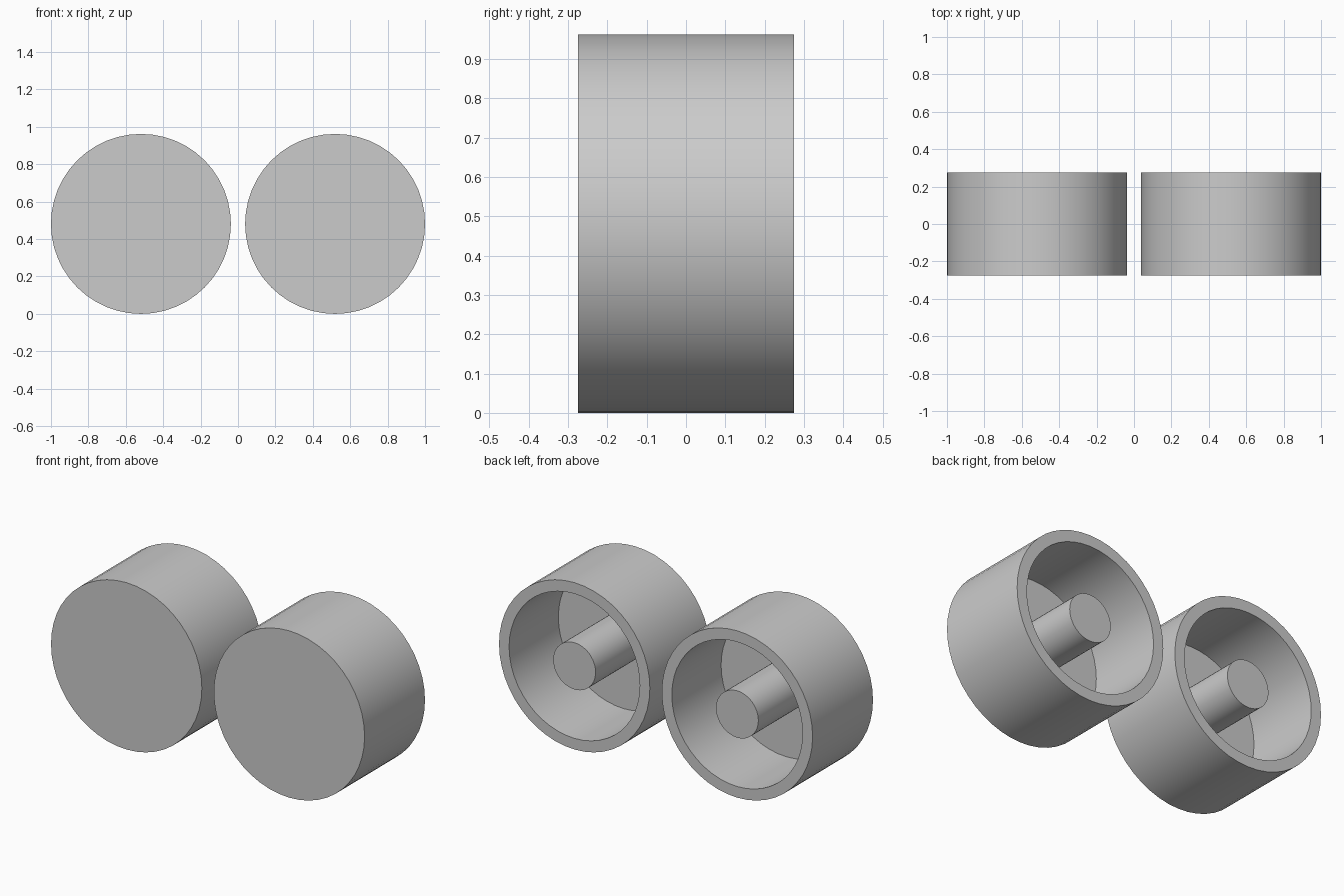
import bpy
import bmesh
import math
from mathutils import Matrix

cube = bpy.data.objects.get("Cube")
if cube:
    bpy.data.objects.remove(cube, do_unlink=True)

SEGMENTS = 48
RADIUS, INNER, PEG = 0.481, 0.417, 0.135
HALF, FLOOR = 0.275, -0.174

grey = bpy.data.materials.new("plain grey")
grey.use_nodes = True
grey.diffuse_color = (0.6, 0.6, 0.6, 1)
grey.node_tree.nodes["Principled BSDF"].inputs["Base Color"].default_value = (0.6, 0.6, 0.6, 1)


def lathe(name, profile, x):
    """Spin (radius, y) points around a front-to-back axis."""
    bm = bmesh.new()
    verts = [bm.verts.new((r, y, 0)) for r, y in profile]
    edges = [bm.edges.new(pair) for pair in zip(verts, verts[1:])]
    bmesh.ops.spin(bm, geom=verts + edges, cent=(0, 0, 0), axis=(0, 1, 0),
                   angle=math.tau, steps=SEGMENTS, use_merge=True)
    bmesh.ops.remove_doubles(bm, verts=bm.verts, dist=0.0001)
    bmesh.ops.recalc_face_normals(bm, faces=bm.faces)
    bmesh.ops.transform(bm, matrix=Matrix.Translation((x, 0, RADIUS)), verts=bm.verts)
    mesh = bpy.data.meshes.new(name)
    bm.to_mesh(mesh)
    bm.free()
    mesh.materials.append(grey)
    obj = bpy.data.objects.new(name, mesh)
    bpy.context.collection.objects.link(obj)
    bpy.ops.object.select_all(action="DESELECT")
    obj.select_set(True)
    bpy.context.view_layer.objects.active = obj
    bpy.ops.object.shade_smooth_by_angle(angle=math.radians(30))


# One-piece cup: closed front, hollow back, central peg flush with the rim
cup = [(0, -HALF), (RADIUS, -HALF), (RADIUS, HALF), (INNER, HALF),
       (INNER, FLOOR), (PEG, FLOOR), (PEG, HALF), (0, HALF)]

for side, x in (("left", 0.519), ("right", -0.519)):
    lathe(side + "_cup_with_peg", cup, x)
